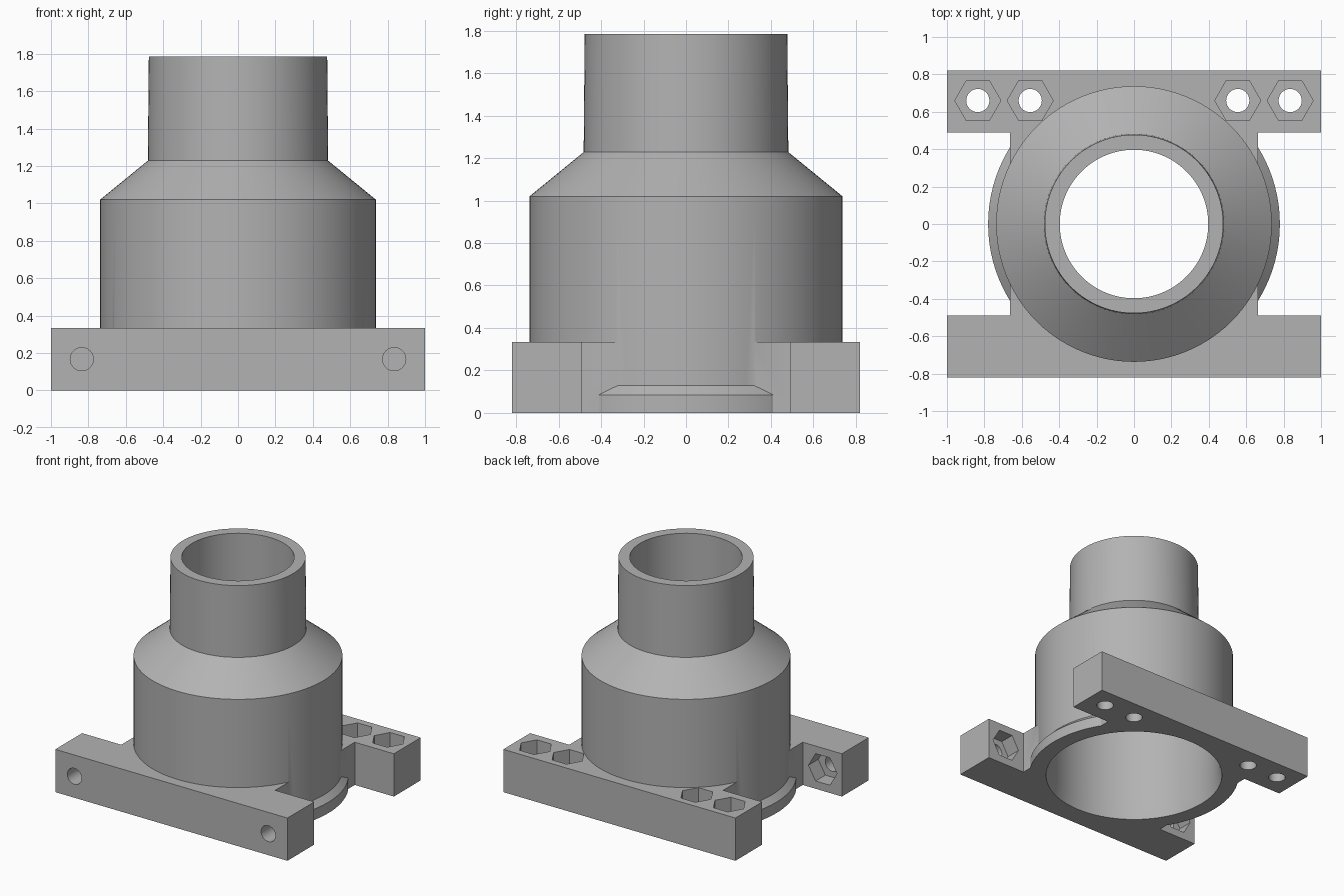
import bpy, bmesh, math
from mathutils import Matrix

cube = bpy.data.objects.get("Cube")
if cube:
    bpy.data.objects.remove(cube, do_unlink=True)

grey = bpy.data.materials.new("plain grey")
grey.use_nodes = True
color = (0.45, 0.45, 0.45, 1)
grey.diffuse_color = color
grey.node_tree.nodes["Principled BSDF"].inputs["Base Color"].default_value = color


def finish(name, bm):
    bmesh.ops.recalc_face_normals(bm, faces=bm.faces)
    mesh = bpy.data.meshes.new(name)
    bm.to_mesh(mesh)
    bm.free()
    mesh.materials.append(grey)
    obj = bpy.data.objects.new(name, mesh)
    bpy.context.collection.objects.link(obj)
    return obj


def revolve(name, profile, steps=96):
    """Spin a closed (radius, height) profile around z."""
    bm = bmesh.new()
    rings = []
    for i in range(steps):
        a = 2 * math.pi * i / steps
        rings.append([bm.verts.new((r * math.cos(a), r * math.sin(a), z)) for r, z in profile])
    n = len(profile)
    for i in range(steps):
        p, q = rings[i], rings[(i + 1) % steps]
        for j in range(n):
            k = (j + 1) % n
            bm.faces.new((p[j], q[j], q[k], p[k]))
    return finish(name, bm)


def prism(name, radius, sides, length, center, along_y=False):
    bm = bmesh.new()
    # a vertex always points along x
    pts = [(radius * math.cos(2 * math.pi * i / sides), radius * math.sin(2 * math.pi * i / sides))
           for i in range(sides)]
    face = bm.faces.new([bm.verts.new((x, y, -length / 2)) for x, y in pts])
    ext = bmesh.ops.extrude_face_region(bm, geom=[face])
    bmesh.ops.translate(bm, vec=(0, 0, length),
                        verts=[v for v in ext["geom"] if isinstance(v, bmesh.types.BMVert)])
    turn = Matrix.Rotation(math.pi / 2, 4, "X") if along_y else Matrix()
    bmesh.ops.transform(bm, matrix=Matrix.Translation(center) @ turn, verts=bm.verts)
    return finish(name, bm)


def combine(target, other, operation):
    mod = target.modifiers.new("combine", "BOOLEAN")
    mod.operation = operation
    mod.solver = "EXACT"
    mod.object = other
    bpy.context.view_layer.objects.active = target
    bpy.ops.object.modifier_apply(modifier=mod.name)
    bpy.data.objects.remove(other, do_unlink=True)


# Mounting base: two bars joined by a narrower web
HEIGHT, BAR_IN, BAR_OUT, WEB = 0.333, 0.49, 0.82, 0.663
half = [(WEB, -BAR_IN), (WEB, BAR_IN), (1, BAR_IN), (1, BAR_OUT)]
outline = half + [(-x, y) for x, y in reversed(half)]
outline += [(-1, -BAR_IN), (-1, -BAR_OUT), (1, -BAR_OUT), (1, -BAR_IN)]
outline[7:8] = [(-WEB, -BAR_IN)]
bm = bmesh.new()
floor = bm.faces.new([bm.verts.new((x, y, 0)) for x, y in outline])
ext = bmesh.ops.extrude_face_region(bm, geom=[floor])
bmesh.ops.translate(bm, vec=(0, 0, HEIGHT),
                    verts=[v for v in ext["geom"] if isinstance(v, bmesh.types.BMVert)])
adapter = finish("pipe_adapter", bm)

# Central opening in the base
combine(adapter, prism("bore", 0.69, 96, 1, (0, 0, 0.2)), "DIFFERENCE")

# Hollow stepped pipe with a chamfered foot flange
body = revolve("pipe_body", [
    (0.655, 0), (0.78, 0), (0.78, 0.085), (0.737, 0.128), (0.737, 1.02),
    (0.482, 1.228), (0.477, 1.785), (0.397, 1.785), (0.397, 1.228),
    (0.64, 1.02), (0.64, 0.1)])
combine(adapter, body, "UNION")

# Bolt holes and hexagonal nut pockets
HOLE, NUT, DEPTH = 0.062, 0.123, 0.12
for side in (-1, 1):
    for x in (0.555, 0.835):
        combine(adapter, prism("hole", HOLE, 32, 1, (side * x, 0.66, 0.1)), "DIFFERENCE")
        pocket = prism("pocket", NUT, 6, DEPTH * 2, (side * x, 0.66, HEIGHT))
        combine(adapter, pocket, "DIFFERENCE")
    x = side * 0.835
    combine(adapter, prism("hole", HOLE, 32, 0.6, (x, -0.66, 0.167), True), "DIFFERENCE")
    pocket = prism("pocket", NUT, 6, DEPTH * 2, (x, -BAR_IN, 0.167), True)
    combine(adapter, pocket, "DIFFERENCE")

# Smooth the round walls, keep the corners crisp
bpy.ops.object.select_all(action="DESELECT")
adapter.select_set(True)
bpy.context.view_layer.objects.active = adapter
bpy.ops.object.shade_smooth_by_angle(angle=math.radians(25))
